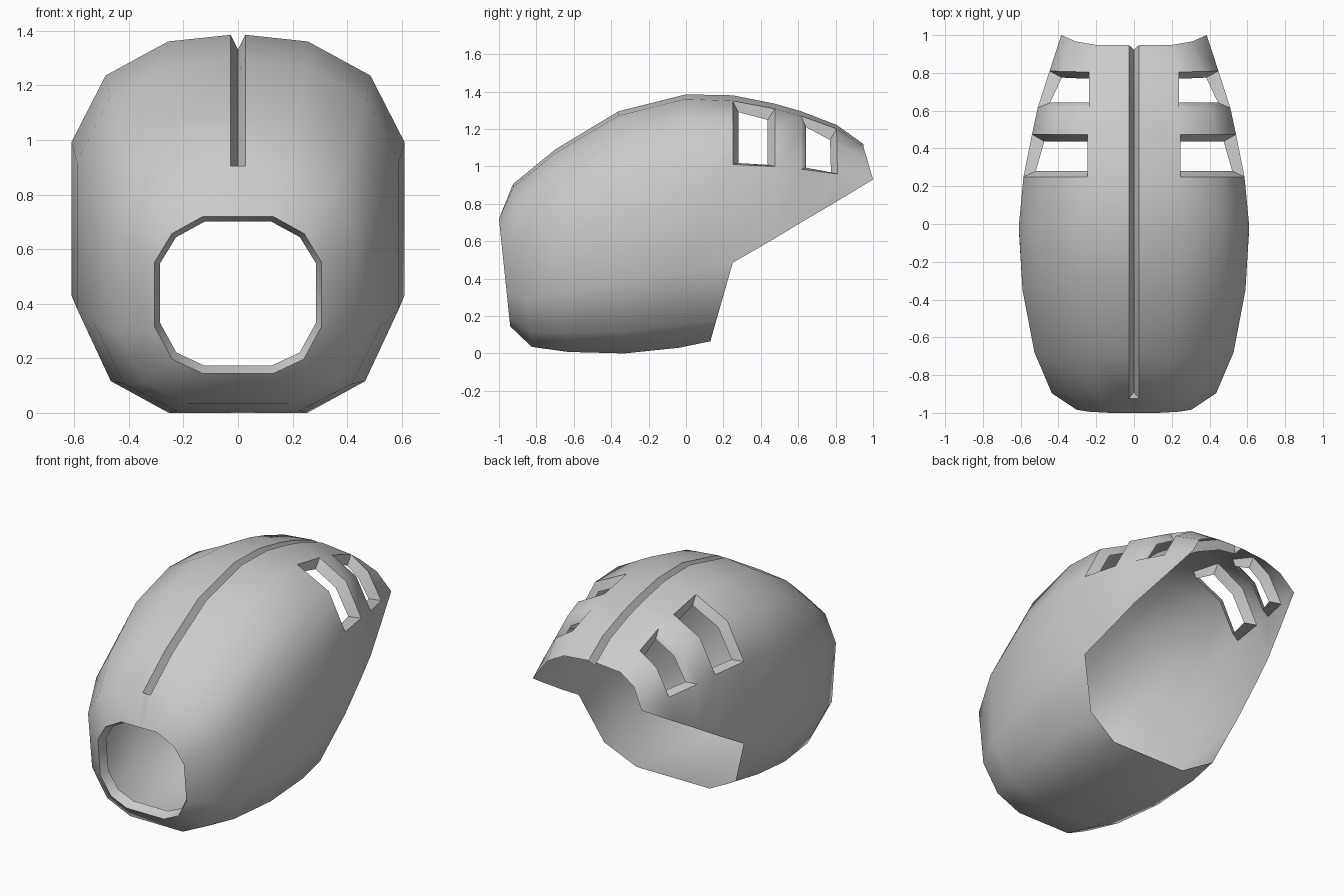
import bpy, bmesh
from mathutils import Vector as V

if "Cube" in bpy.data.objects:
    bpy.data.objects.remove(bpy.data.objects["Cube"])

# Half cross-section as fractions of half width and height, bottom centre to top
FX = [0, .43, .79, 1, 1, .795, .42]
FZ = [0, 0, .09, .295, .71, .89, .982]
GROOVE = .027

# Closed front rings: top y, top z, bottom y, bottom z, half width
FRONT = [(-1, .72, -.94, .145, .305), (-.925, .905, -.825, .035, .435),
         (-.70, 1.09, -.63, .008, .527), (-.36, 1.295, -.33, 0, .59),
         (0, 1.385, -.04, .03, .61)]
# Open hood rings: side y, top y, lower z, shoulder z, top z, half width, x of inner panel line
HOOD = [(.25, .25, .485, 1.01, 1.38, .585, .245), (.475, .475, .615, 1.0, 1.335, .54, .245),
        (.615, .615, .70, .985, 1.295, .51, .237), (.81, .805, .815, .96, 1.222, .447, .237),
        (1.0, .948, .93, .93, 1.12, .385, .2)]

rings = []
for i, (yt, zt, yb, zb, w) in enumerate(FRONT):
    r = [V((x * w, yb + (yt - yb) * z, zb + (zt - zb) * z)) for x, z in zip(FX, FZ)]
    if i == 0:
        r[6].z, r[6].y = zt, yt
    r += [V((GROOVE, yt, zt)), V((0, yt, zt))]
    rings.append(r)
for i, (ys, yt, zl, zs, zt, w, xi) in enumerate(HOOD):
    r = [None] * 3
    if i == 0:   # lower rear lip
        r = [V((0, .13, .065)), V((.26, .13, .065)), V((.465, .163, .18))]
    h = zt - zs
    r += [V((w, ys, zl)), V((w, ys, zs)), V((w * .8, ys + (yt - ys) * .65, zs + h * .62)),
          V((xi, yt, zs + h * .92)), V((GROOVE, yt, zt)), V((0, yt, zt))]
    rings.append(r)

# Sink the centre line into a V groove along the slope normal
groove_start = rings[1][8].copy()
for i in range(1, len(rings)):
    a, b = rings[max(i - 1, 1)][7], rings[min(i + 1, len(rings) - 1)][7]
    t = (b - a).normalized()
    rings[i][8] += V((0, t.z, -t.y)) * (.055 if i < len(rings) - 1 else .045)

bm = bmesh.new()


def face(points, s):
    vs = [bm.verts.new((p.x * s, p.y, p.z)) for p in points]
    bm.faces.new(vs if s > 0 else vs[::-1])


def rim(outer, inner, s, closed):
    n = len(outer)
    for k in range(n if closed else n - 1):
        m = (k + 1) % n
        face([outer[k], outer[m], inner[m], inner[k]], s)


for s in (1, -1):
    # Shell skin, leaving out the side windows
    for i in range(len(rings) - 1):
        a, b = rings[i], rings[i + 1]
        for k in range(8):
            if None in (a[k], a[k + 1], b[k], b[k + 1]):
                continue
            if i in (5, 7) and k in (4, 5):
                continue
            if i == 0 and k == 7:
                face([a[7], a[8], groove_start, b[7]], s)
                face([b[7], groove_start, b[8]], s)
                continue
            face([a[k], a[k + 1], b[k + 1], b[k]], s)
    # Window reveals
    for i, d in ((5, .03), (7, .027)):
        a, b = rings[i], rings[i + 1]
        outer = [a[4], a[5], a[6], b[6], b[5], b[4]]
        off = [V((-.065, 0, .008)), V((-.045, 0, -.04)), V((-.002, 0, -.06))]
        off += off[::-1]
        inner = [p + o + V((0, d if n < 3 else -d - .008, 0))
                 for n, (p, o) in enumerate(zip(outer, off))]
        rim(outer, inner, s, True)
    # Front opening reveal
    outer = rings[0]
    inner = [V((p.x * .935, p.y + .055, .4375 + (p.z - .4325) * .92)) for p in outer]
    rim(outer, inner, s, False)

bmesh.ops.remove_doubles(bm, verts=bm.verts, dist=.0005)
bmesh.ops.recalc_face_normals(bm, faces=bm.faces)
# Make the shell skin face outward
if sum(f.normal.dot(f.calc_center_median() - V((0, -.1, .65))) * f.calc_area() for f in bm.faces) < 0:
    bmesh.ops.reverse_faces(bm, faces=bm.faces)
mesh = bpy.data.meshes.new("hooded_shell")
bm.to_mesh(mesh)
bm.free()
shell = bpy.data.objects.new("hooded_shell", mesh)
bpy.context.collection.objects.link(shell)
bpy.context.view_layer.objects.active = shell
shell.select_set(True)
bpy.ops.object.shade_smooth_by_angle(angle=.9)
